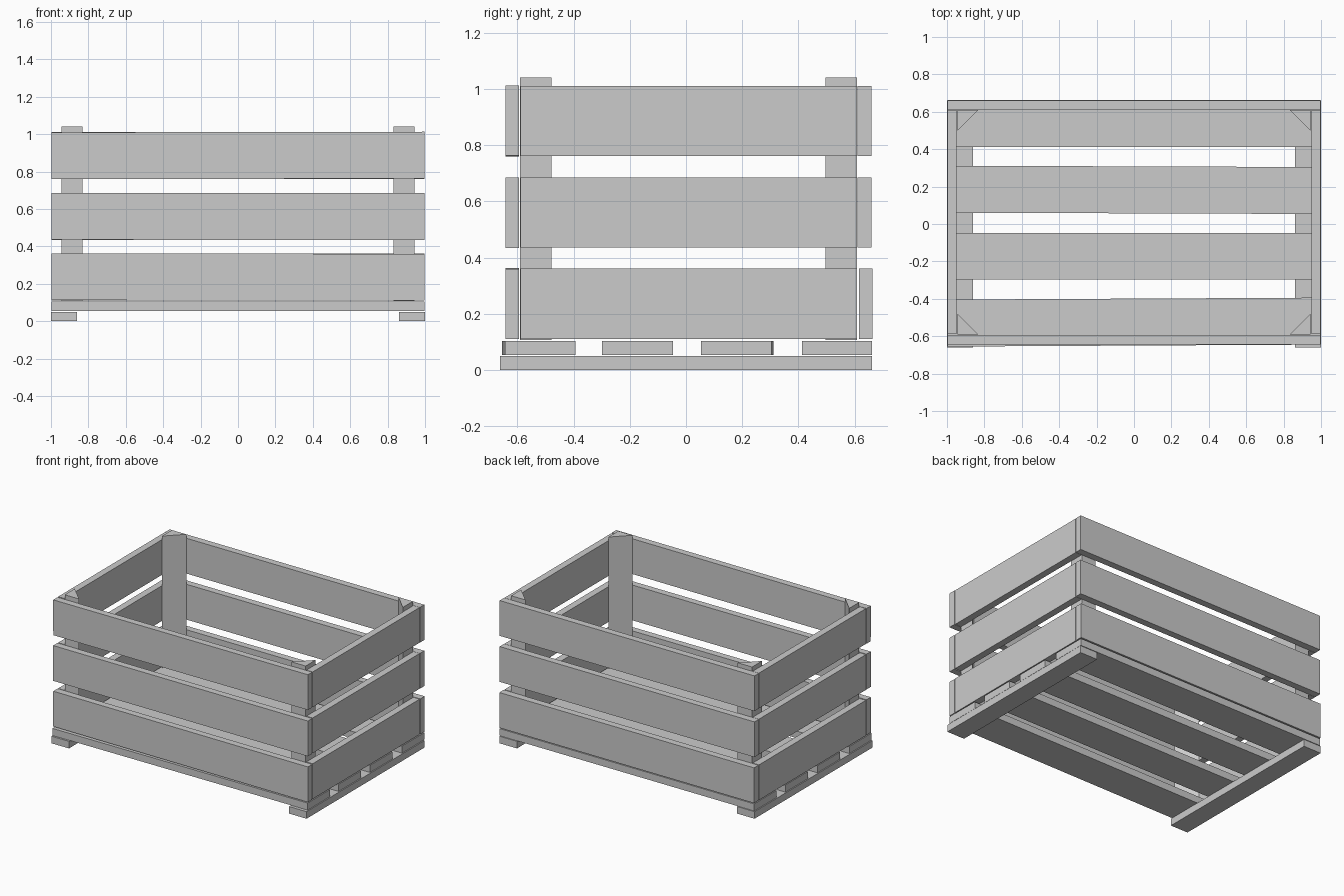
import bpy, bmesh
from math import radians
from mathutils import Matrix

if "Cube" in bpy.data.objects:
    bpy.data.objects.remove(bpy.data.objects["Cube"])


def board(name, x, y, z, rot=(0, 0, 0)):
    """Box given by (min, max) on each axis, with a slight hand-nailed tilt in degrees."""
    mesh = bpy.data.meshes.new(name)
    bm = bmesh.new()
    size = [b - a for a, b in (x, y, z)]
    bmesh.ops.create_cube(bm, size=1, matrix=Matrix.Diagonal((*size, 1)))
    bm.to_mesh(mesh)
    bm.free()
    ob = bpy.data.objects.new(name, mesh)
    ob.location = [(a + b) / 2 for a, b in (x, y, z)]
    ob.rotation_euler = [radians(r) for r in rot]
    bpy.context.collection.objects.link(ob)
    return ob


def corner_post(name, x, y, sx, sy, leg=0.112, z0=0.107, z1=1.04):
    """Triangular prism with its right angle in the crate corner."""
    mesh = bpy.data.meshes.new(name)
    bm = bmesh.new()
    pts = [(x, y), (x - sx * leg, y), (x, y - sy * leg)]
    face = bm.faces.new([bm.verts.new((px, py, z0)) for px, py in pts])
    top = bmesh.ops.extrude_face_region(bm, geom=[face])
    bmesh.ops.translate(bm, vec=(0, 0, z1 - z0),
                        verts=[v for v in top["geom"] if isinstance(v, bmesh.types.BMVert)])
    bmesh.ops.recalc_face_normals(bm, faces=bm.faces)
    bm.to_mesh(mesh)
    bm.free()
    bpy.context.collection.objects.link(bpy.data.objects.new(name, mesh))


# Two runners under the floor
for side, x in (("left", (-1, -0.862)), ("right", (0.862, 1))):
    board(f"foot_runner_{side}", x, (-0.661, 0.661), (0, 0.05))

# Floor slats, laid slightly askew
slats = [(-0.65, -0.399, 0.3), (-0.298, -0.047, 0), (0.057, 0.308, -0.2), (0.412, 0.661, 0)]
for i, (y0, y1, turn) in enumerate(slats):
    board(f"floor_slat_{i + 1}", (-0.997, 0.997), (y0, y1), (0.054, 0.104), (0, 0, turn))

# Three rows of wall boards
for i, (z0, tilt) in enumerate([(0.111, 0.08), (0.435, 0.03), (0.761, -0.1)]):
    z = (z0, z0 + 0.25)
    shift = 0.004 if i == 0 else 0
    board(f"front_board_{i + 1}", (-0.998, 0.998), (-0.643, -0.595), z, (0, tilt, 0))
    board(f"back_board_{i + 1}", (-0.998, 0.998), (0.611 + shift, 0.66 + shift), z)
    board(f"left_board_{i + 1}", (-0.998, -0.949), (-0.588, 0.609), z)
    board(f"right_board_{i + 1}", (0.948, 0.997), (-0.588, 0.609), z)

# Triangular posts in the four corners
for xn, sx in (("left", -1), ("right", 1)):
    for yn, y, sy in (("front", -0.591, -1), ("back", 0.609, 1)):
        corner_post(f"corner_post_{yn}_{xn}", sx * 0.944, y, sx, sy)
